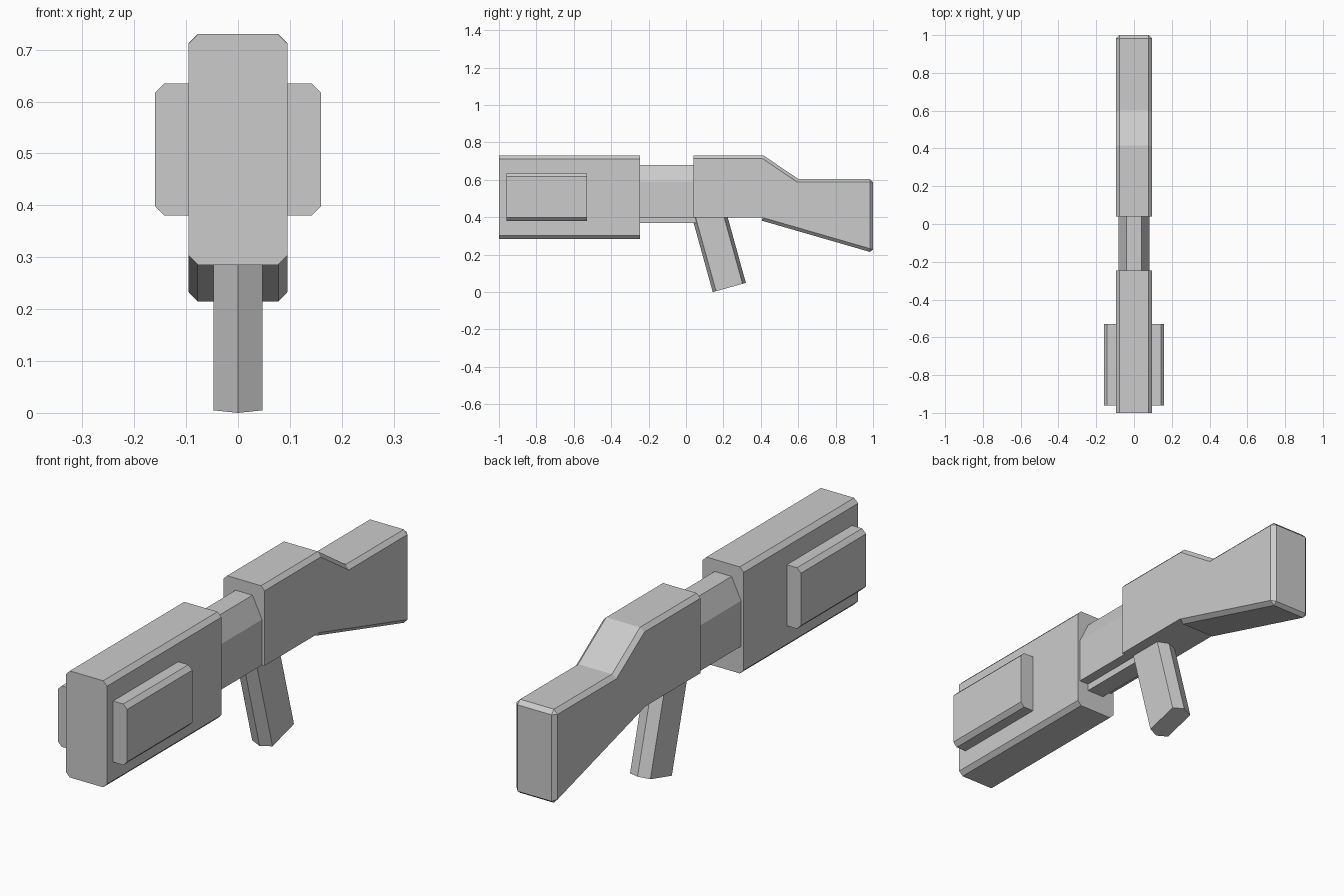
import bpy
import bmesh
from mathutils import Vector

if "Cube" in bpy.data.objects:
    bpy.data.objects.remove(bpy.data.objects["Cube"], do_unlink=True)

grey = bpy.data.materials.new("plain_grey")
grey.use_nodes = True
grey.diffuse_color = (0.6, 0.6, 0.6, 1)
grey.node_tree.nodes["Principled BSDF"].inputs["Base Color"].default_value = (0.6, 0.6, 0.6, 1)


def extrude(name, outline, offset, bevel_rule=None, bevel=0.018):
    """Sweep a closed outline of 3D points along offset, chamfering the edges picked by the rule."""
    bm = bmesh.new()
    face = bm.faces.new([bm.verts.new(p) for p in outline])
    swept = bmesh.ops.extrude_face_region(bm, geom=[face], use_keep_orig=True)["geom"]
    moved = [g for g in swept if isinstance(g, bmesh.types.BMVert)]
    bmesh.ops.translate(bm, verts=moved, vec=offset)
    bmesh.ops.recalc_face_normals(bm, faces=bm.faces)
    if bevel_rule:
        edges = [e for e in bm.edges if bevel_rule(e.verts[0].co, e.verts[1].co)]
        bmesh.ops.bevel(bm, geom=edges, offset=bevel, offset_type="OFFSET", segments=1,
                        profile=0.5, affect="EDGES", clamp_overlap=False)
    bmesh.ops.recalc_face_normals(bm, faces=bm.faces)
    mesh = bpy.data.meshes.new(name)
    bm.to_mesh(mesh)
    bm.free()
    mesh.materials.append(grey)
    obj = bpy.data.objects.new(name, mesh)
    bpy.context.collection.objects.link(obj)
    return obj


def bar(name, half_width, y0, y1, z0, z1, cut):
    """Box running front to back with chamfered long edges."""
    w = half_width
    outline = [(-w, z0 + cut), (-w + cut, z0), (w - cut, z0), (w, z0 + cut),
               (w, z1 - cut), (w - cut, z1), (-w + cut, z1), (-w, z1 - cut)]
    return extrude(name, [(x, y0, z) for x, z in outline], (0, y1 - y0, 0))


# Front housing and the panels standing out of its sides
bar("front_housing", 0.095, -1, -0.245, 0.285, 0.73, 0.018)
bar("side_panels", 0.16, -0.96, -0.53, 0.38, 0.635, 0.018)

# Neck with a tapered top, and the narrow rail beneath it
neck = [(-0.083, 0.4), (0.083, 0.4), (0.083, 0.59), (0.039, 0.68), (-0.039, 0.68), (-0.083, 0.59)]
extrude("neck", [(x, -0.25, z) for x, z in neck], (0, 0.3, 0))
rail = [(-0.04, 0.37), (0.04, 0.37), (0.04, 0.43), (-0.04, 0.43)]
extrude("lower_rail", [(x, -0.25, z) for x, z in rail], (0, 0.31, 0))


# Receiver and shoulder stock in one profile
def stock_chamfer(a, b):
    lengthwise = abs(a.x - b.x) < 0.001
    top = lengthwise and min(a.z, b.z) > 0.6
    belly = lengthwise and max(a.z, b.z) < 0.39
    butt = min(a.y, b.y) > 0.99
    return top or belly or butt


stock = [(0.04, 0.4), (0.41, 0.4), (0.405, 0.382), (1, 0.21),
         (1, 0.605), (0.6, 0.605), (0.415, 0.73), (0.04, 0.73)]
extrude("stock", [(-0.095, y, z) for y, z in stock], (0.19, 0, 0), stock_chamfer, 0.017)

# Raked six-sided grip with pointed front and back
origin = Vector((0, 0.143, 0.0))
across = Vector((0, 0.177, 0.049))
section = [(0, 0), (0.047, 0.1), (0.047, 0.9), (0, 1), (-0.047, 0.9), (-0.047, 0.1)]
extrude("grip", [origin + across * t + Vector((x, 0, 0)) for x, t in section], (0, -0.112, 0.405))
